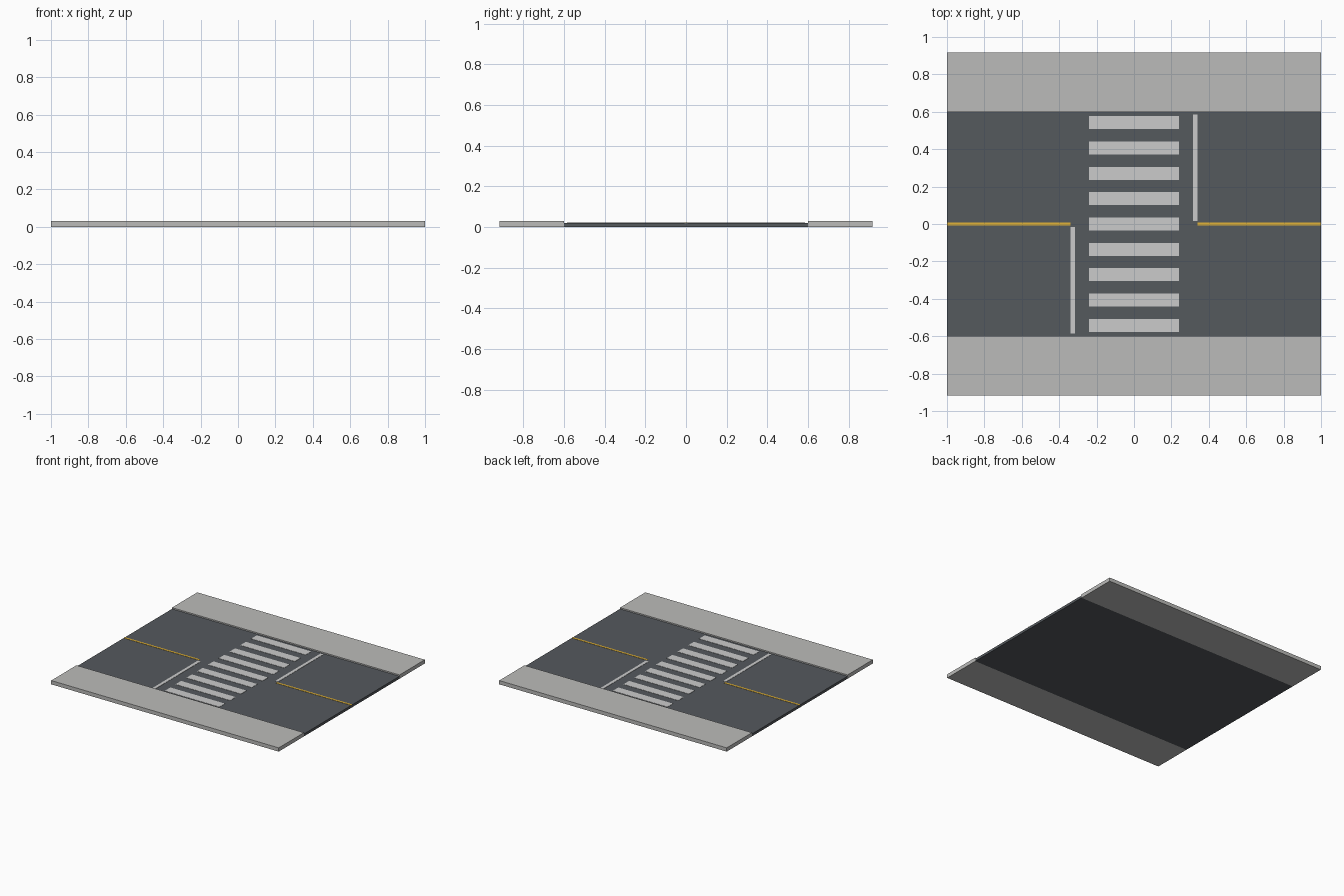
import bpy

if "Cube" in bpy.data.objects:
    bpy.data.objects.remove(bpy.data.objects["Cube"])


def material(name, rgb):
    m = bpy.data.materials.new(name)
    m.diffuse_color = (*rgb, 1.0)
    m.use_nodes = True
    m.node_tree.nodes["Principled BSDF"].inputs["Base Color"].default_value = m.diffuse_color
    return m


ASPHALT = material("asphalt", (0.09, 0.10, 0.11))
CONCRETE = material("concrete", (0.50, 0.50, 0.49))
WHITE = material("white_paint", (0.72, 0.72, 0.71))
YELLOW = material("yellow_paint", (0.75, 0.45, 0.04))


def box(name, x, y, z, mat):
    """Axis-aligned box from (min, max) ranges."""
    bpy.ops.mesh.primitive_cube_add(size=1)
    ob = bpy.context.object
    ob.name = name
    ob.location = [(a + b) / 2 for a, b in (x, y, z)]
    ob.scale = [b - a for a, b in (x, y, z)]
    bpy.ops.object.transform_apply(location=True, rotation=False, scale=True)
    ob.data.materials.append(mat)
    return ob


def span(a, b, side):
    return tuple(sorted((a * side, b * side)))


PAINT = (0.019, 0.022)  # thin paint layer just above the road

# road slab
box("road", (-1, 1), (-0.6, 0.6), (0, 0.02), ASPHALT)

# zebra stripes
for i in range(9):
    y = (i - 4) * 0.1355
    box(f"crossing_stripe_{i + 1}", (-0.24, 0.24), (y - 0.035, y + 0.035), PAINT, WHITE)

# sidewalks, stop lines and centre lines, point-symmetric about the middle
for label, s in (("a", 1), ("b", -1)):
    box(f"sidewalk_{label}", (-1, 1), span(0.6, 0.917, s), (0, 0.03), CONCRETE)
    box(f"stop_line_{label}", span(0.315, 0.34, s), span(0.016, 0.586, s), PAINT, WHITE)
    box(f"centre_line_{label}", span(0.34, 1.0, s), (-0.008, 0.008), PAINT, YELLOW)
